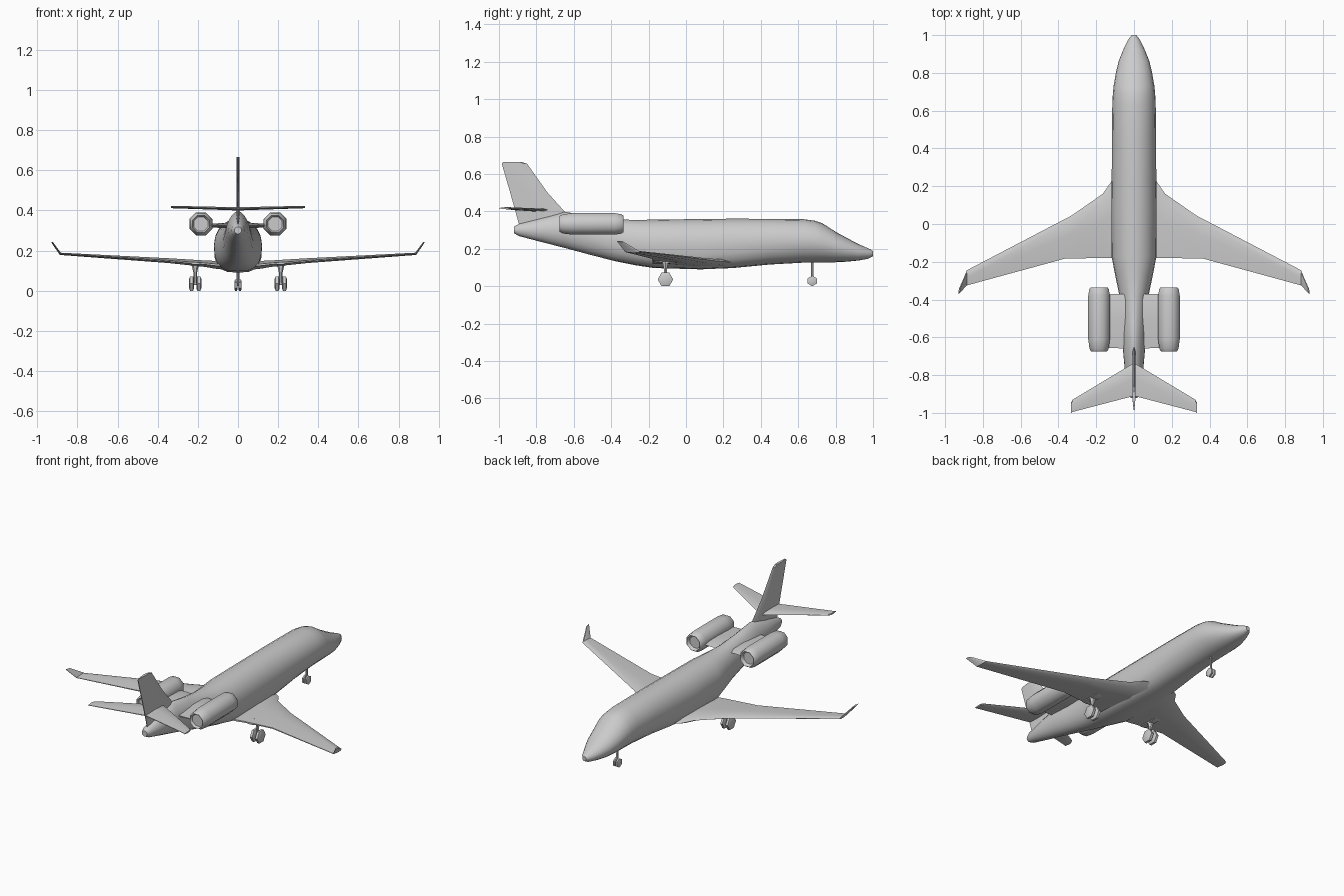
import bpy, bmesh, math
from mathutils import Vector

if "Cube" in bpy.data.objects:
    bpy.data.objects.remove(bpy.data.objects["Cube"])


def finish(name, bm, angle, mirror=False):
    bmesh.ops.recalc_face_normals(bm, faces=bm.faces)
    me = bpy.data.meshes.new(name)
    bm.to_mesh(me)
    bm.free()
    me.shade_smooth()
    me.set_sharp_from_angle(angle=math.radians(angle))
    ob = bpy.data.objects.new(name, me)
    bpy.context.collection.objects.link(ob)
    if mirror:
        ob.modifiers.new("Mirror", 'MIRROR').use_mirror_merge = False
    return ob


def loft(name, rings, angle=30, mirror=False):
    """Skin a list of equal-length closed rings and cap both ends."""
    bm = bmesh.new()
    vs = [[bm.verts.new(p) for p in r] for r in rings]
    n = len(rings[0])
    for a, b in zip(vs, vs[1:]):
        for i in range(n):
            j = (i + 1) % n
            bm.faces.new((a[i], a[j], b[j], b[i]))
    bm.faces.new(vs[0])
    bm.faces.new(vs[-1])
    return finish(name, bm, angle, mirror)


def foil(name, sections, angle=25, mirror=False):
    """Loft thin sections: leading point, trailing point, thickness, thickness axis."""
    rings = []
    for le, te, t, axis in sections:
        le, te, up = Vector(le), Vector(te), Vector(axis).normalized() * t / 2
        front, back = le.lerp(te, 0.12), le.lerp(te, 0.45)
        rings.append([le, front + up * .8, back + up, te + up * .25,
                      te - up * .25, back - up, front - up * .8])
    return loft(name, rings, angle, mirror)


def circle(c, r, n, axis, phase=0):
    pts = []
    for i in range(n):
        a = math.tau * (i + phase) / n
        u, v = r * math.cos(a), r * math.sin(a)
        off = {'x': (0, u, v), 'y': (u, 0, v), 'z': (u, v, 0)}[axis]
        pts.append(Vector(c) + Vector(off))
    return pts


# Fuselage: y, half width, top z, bottom z, upper and lower roundness
stations = [
    (1.0, .012, .188, .160, 2, 2), (.975, .032, .202, .147, 2, 2),
    (.92, .058, .226, .137, 2, 2), (.86, .082, .258, .131, 2, 2),
    (.80, .096, .291, .128, 2, 2), (.73, .108, .336, .127, 2, 2),
    (.69, .112, .350, .127, 2, 2), (.63, .115, .358, .126, 2, 2),
    (.45, .117, .360, .116, 2, 2.2), (.25, .118, .361, .097, 2, 2.6),
    (.08, .120, .359, .090, 2, 3), (-.17, .119, .356, .097, 2, 2.8),
    (-.27, .100, .354, .112, 2, 2.4), (-.38, .077, .358, .134, 1.9, 2.2),
    (-.52, .068, .376, .170, 1.7, 2), (-.65, .060, .398, .205, 1.6, 2),
    (-.76, .050, .368, .233, 1.8, 2), (-.89, .032, .334, .267, 2, 2),
    (-.92, .018, .318, .283, 2, 2)]
rings = []
for y, w, top, bot, eu, el in stations:
    mid, h, ring = (top + bot) / 2, (top - bot) / 2, []
    for i in range(20):
        c, s = math.cos(math.tau * i / 20), math.sin(math.tau * i / 20)
        e = 2 / (eu if s > 0 else el)
        ring.append((math.copysign(abs(c) ** e, c) * w, y,
                     mid + math.copysign(abs(s) ** e, s) * h))
    rings.append(ring)
loft("fuselage", rings, 40)

# Main wings with upturned tips
Z = (0, 0, 1)
foil("wing", [
    ((.05, .27, .125), (.05, -.18, .125), .045, Z),
    ((.12, .225, .130), (.12, -.18, .130), .038, Z),
    ((.165, .16, .135), (.165, -.18, .135), .032, Z),
    ((.33, .045, .150), (.365, -.183, .150), .024, Z),
    ((.885, -.245, .184), (.885, -.325, .184), .012, (-.4, 0, 1)),
    ((.922, -.335, .238), (.928, -.37, .242), .008, (-.8, 0, .6))], mirror=True)

# Tailplane and fin
foil("tailplane", [
    ((0, -.735, .408), (0, -.91, .408), .016, Z),
    ((.325, -.93, .417), (.325, -.995, .417), .012, Z),
    ((.333, -.945, .417), (.333, -1.0, .417), .010, Z)], mirror=True)
fin = [(.33, -.59, -.893), (.40, -.65, -.912), (.50, -.74, -.940),
       (.655, -.85, -.985), (.665, -.88, -.975)]
foil("fin", [((0, le, z), (0, te, z), .017, (1, 0, 0)) for z, le, te in fin])

# Engines: eight-sided nacelles with shallow recessed ends, and pylons
nacelle = [(-.355, .038), (-.335, .048), (-.345, .056), (-.38, .062),
           (-.61, .062), (-.66, .055), (-.675, .046), (-.66, .038)]
loft("engine", [circle((.185, y, .333), r, 8, 'y', .5) for y, r in nacelle], 50, True)
foil("engine_pylon", [
    ((.03, -.37, .325), (.03, -.66, .325), .026, Z),
    ((.15, -.37, .325), (.15, -.655, .325), .020, Z)], mirror=True)

# Landing gear: struts and six-sided twin wheels
def wheel(name, x, y, z, r, width, phase, mirror):
    prof = [(-.5, .7), (-.3, 1), (.3, 1), (.5, .7)]
    loft(name, [circle((x + o * width, y, z), r * k, 6, 'x', phase)
                for o, k in prof], 30, mirror)


for name, x in (("inner", .195), ("outer", .231)):
    wheel("main_wheel_" + name, x, -.11, .036, .0415, .024, 0, True)
wheel("nose_wheel", .010, .675, .028, .028, .015, .5, True)
loft("main_axle", [circle((x, -.11, .036), .008, 6, 'x') for x in (.19, .236)], 30, True)
loft("main_strut", [circle((.213, -.11, z), r, 6, 'z')
                    for z, r in ((.03, .009), (.09, .009), (.145, .022))], 30, True)
loft("nose_axle", [circle((x, .675, .028), .006, 6, 'x') for x in (-.012, .012)])
loft("nose_strut", [circle((0, .675, z), .007, 6, 'z') for z in (.024, .15)])
foil("gear_fairing", [((.195, -.03, .133), (.195, -.18, .133), .022, Z),
                      ((.231, -.03, .135), (.231, -.18, .135), .022, Z)], mirror=True)
